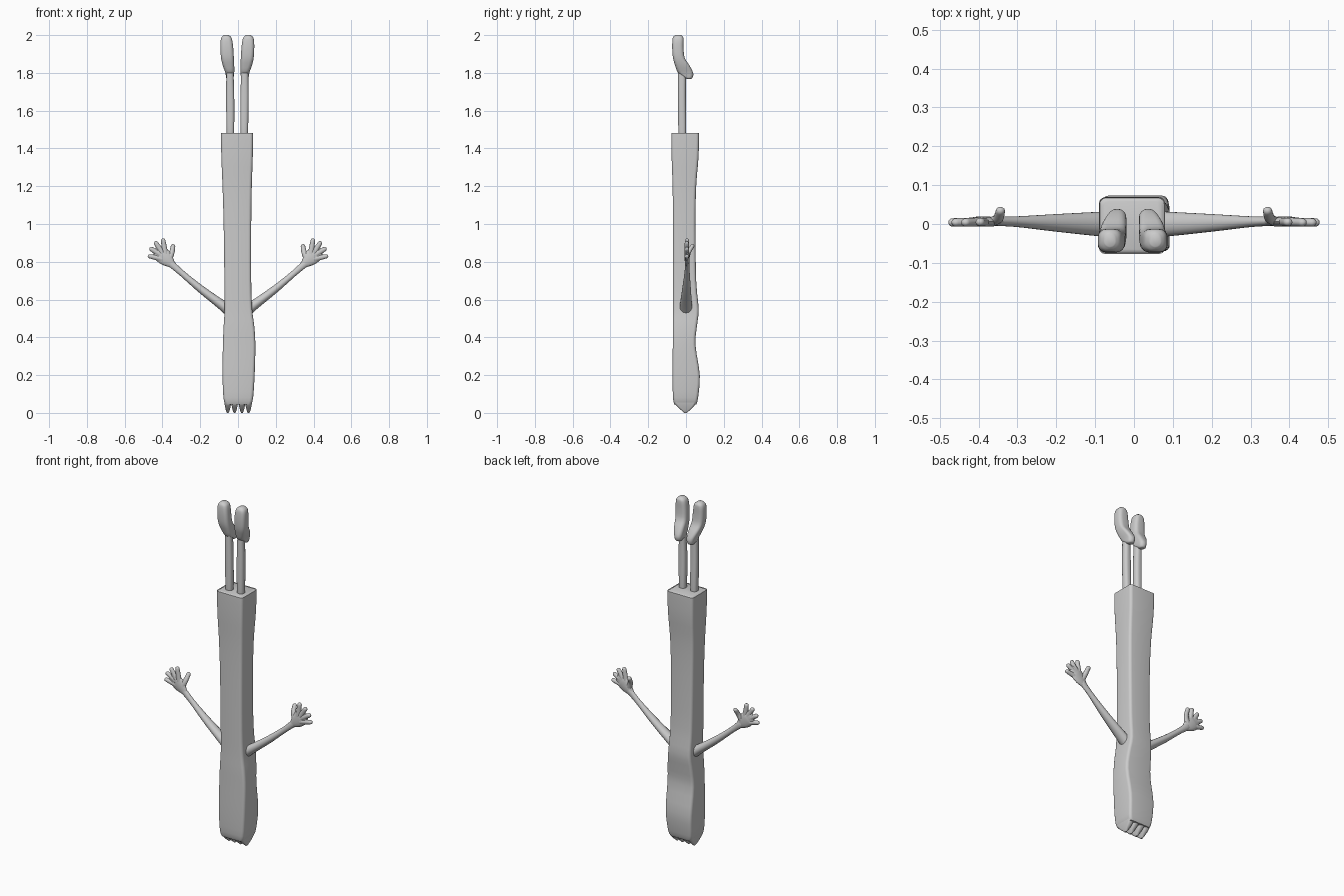
import bpy, bmesh, math
from mathutils import Vector

old = bpy.data.objects.get("Cube")
if old:
    bpy.data.objects.remove(old)

grey = bpy.data.materials.new("plain grey")
grey.use_nodes = True
grey.diffuse_color = (0.6, 0.6, 0.6, 1)
grey.node_tree.nodes["Principled BSDF"].inputs["Base Color"].default_value = (0.6, 0.6, 0.6, 1)


def skin_rings(name, rings, angle=40):
    """Join closed rings of points into a capped, smooth-shaded solid."""
    bm = bmesh.new()
    loops = [[bm.verts.new(p) for p in ring] for ring in rings]
    n = len(loops[0])
    for a, b in zip(loops, loops[1:]):
        for i in range(n):
            bm.faces.new((a[i], a[(i + 1) % n], b[(i + 1) % n], b[i]))
    bm.faces.new(loops[0][::-1])
    bm.faces.new(loops[-1])
    bmesh.ops.recalc_face_normals(bm, faces=bm.faces[:])
    mesh = bpy.data.meshes.new(name)
    bm.to_mesh(mesh)
    bm.free()
    obj = bpy.data.objects.new(name, mesh)
    bpy.context.collection.objects.link(obj)
    mesh.materials.append(grey)
    bpy.ops.object.select_all(action="DESELECT")
    obj.select_set(True)
    bpy.context.view_layer.objects.active = obj
    bpy.ops.object.shade_smooth_by_angle(angle=math.radians(angle))
    return obj


def smooth_path(rows, steps):
    """Interpolate rows of numbers with a Catmull-Rom spline."""
    rows = [Vector(r) for r in rows]
    out = []
    for i in range(len(rows) - 1):
        p, a, b, q = rows[max(i - 1, 0)], rows[i], rows[i + 1], rows[min(i + 2, len(rows) - 1)]
        for s in range(steps):
            t = s / steps
            out.append(a + (b - p) * (t / 2) + (p * 2 - a * 5 + b * 4 - q) * (t * t / 2)
                       + (a * 3 - p - b * 3 + q) * (t ** 3 / 2))
    return out + [rows[-1]]


def rounded_section(z, x0, x1, y0, y1, r, corner=4):
    """Horizontal rounded rectangle."""
    r = min(r, (x1 - x0) * 0.49, (y1 - y0) * 0.49)
    ring = []
    centres = ((x1 - r, y1 - r), (x0 + r, y1 - r), (x0 + r, y0 + r), (x1 - r, y0 + r))
    for k, (cx, cy) in enumerate(centres):
        for j in range(corner + 1):
            a = math.pi / 2 * (k + j / corner)
            ring.append((cx + r * math.cos(a), cy + r * math.sin(a), z))
    return ring


def stack(name, sections, r, steps=1):
    """Solid from rows of z, x0, x1, y0, y1."""
    return skin_rings(name, [rounded_section(*row, r) for row in smooth_path(sections, steps)])


def limb(name, points, steps=4, sides=14):
    """Tube from rows of x, y, z, radius, depth, with a rounded tip."""
    path = smooth_path(points, steps)
    rings = []
    for i, p in enumerate(path):
        a, b = path[max(i - 1, 0)], path[min(i + 1, len(path) - 1)]
        along = Vector((b - a)[:3]).normalized()
        side = along.cross(Vector((0, 1, 0))).normalized()
        deep = side.cross(along)
        stops = [(0, 1)]
        if i == len(path) - 1:
            stops += [(math.sin(t), math.cos(t)) for t in (0.4, 0.8, 1.2, 1.5)]
        for push, shrink in stops:
            c = Vector(p[:3]) + along * p[3] * push
            rings.append([c + (side * p[3] * math.cos(t) + deep * p[4] * math.sin(t)) * shrink
                          for t in (math.tau * k / sides for k in range(sides))])
    return skin_rings(name, rings, 60)


# Long body block
stack("body", [
    (0.045, -0.068, 0.07, -0.062, 0.055),
    (0.08, -0.077, 0.08, -0.069, 0.064),
    (0.2, -0.082, 0.088, -0.071, 0.073),
    (0.36, -0.08, 0.092, -0.07, 0.05),
    (0.46, -0.076, 0.086, -0.07, 0.058),
    (0.55, -0.071, 0.075, -0.069, 0.067),
    (0.7, -0.072, 0.07, -0.069, 0.054),
    (1.0, -0.076, 0.07, -0.069, 0.05),
    (1.2, -0.082, 0.073, -0.071, 0.054),
    (1.35, -0.088, 0.078, -0.076, 0.066),
    (1.47, -0.09, 0.08, -0.077, 0.069),
    (1.478, -0.088, 0.078, -0.075, 0.067),
    (1.483, -0.08, 0.07, -0.067, 0.059)], 0.016, 3)

# Tufts below the body
for i, x in enumerate((-0.054, -0.018, 0.021, 0.056)):
    stack("tuft_%d" % (i + 1), [
        (0.1, x - 0.021, x + 0.021, -0.068, 0.062),
        (0.06, x - 0.019, x + 0.019, -0.065, 0.056),
        (0.03, x - 0.014, x + 0.014, -0.043, 0.038),
        (0.01, x - 0.009, x + 0.009, -0.02, 0.016),
        (0, x - 0.004, x + 0.004, -0.009, 0.005)], 0.012, 3)

for s, side in ((1, "left"), (-1, "right")):
    # Leg and foot
    shift = -0.002 if s > 0 else -0.005

    def mirrored(rows):
        return [(z, *sorted((s * a + shift, s * b + shift)), c, d) for z, a, b, c, d in rows]

    stack(side + "_leg", mirrored([
        (1.46, 0.017, 0.054, -0.038, 0.0),
        (1.52, 0.015, 0.056, -0.041, 0.001),
        (1.68, 0.015, 0.058, -0.042, -0.001),
        (1.83, 0.02, 0.056, -0.042, 0.0)]), 0.016, 3)
    stack(side + "_foot", mirrored([
        (1.768, 0.025, 0.052, 0.004, 0.027),
        (1.775, 0.019, 0.058, -0.01, 0.035),
        (1.8, 0.015, 0.062, -0.042, 0.038),
        (1.84, 0.015, 0.076, -0.058, 0.018),
        (1.88, 0.017, 0.085, -0.069, -0.007),
        (1.93, 0.02, 0.088, -0.073, -0.013),
        (1.97, 0.025, 0.087, -0.072, -0.013),
        (1.99, 0.032, 0.081, -0.068, -0.015),
        (2.0, 0.044, 0.07, -0.058, -0.025)]), 0.02, 3)

    # Arm, palm and fingers, all tapering outwards
    parts = {
        "arm": [(0.04, 0, 0.54, 0.034, 0.035), (0.09, 0, 0.575, 0.026, 0.032),
                (0.2, 0.003, 0.658, 0.02, 0.023), (0.3, 0.006, 0.742, 0.016, 0.014),
                (0.36, 0.007, 0.795, 0.02, 0.012)],
        "palm": [(0.345, 0.006, 0.782, 0.016, 0.01), (0.375, 0.006, 0.81, 0.036, 0.013),
                 (0.4, 0.006, 0.834, 0.042, 0.013), (0.412, 0.006, 0.845, 0.036, 0.011)],
        "thumb": [(0.366, 0.006, 0.815, 0.018, 0.012), (0.35, 0.014, 0.85, 0.014, 0.012),
                  (0.344, 0.033, 0.882, 0.012, 0.011)],
        "first_finger": [(0.385, 0.005, 0.84, 0.016, 0.012), (0.396, 0.005, 0.912, 0.012, 0.011)],
        "second_finger": [(0.4, 0.005, 0.845, 0.016, 0.012), (0.433, 0.004, 0.897, 0.012, 0.011)],
        "third_finger": [(0.405, 0.005, 0.835, 0.016, 0.012), (0.458, 0.004, 0.867, 0.012, 0.011)],
        "little_finger": [(0.4, 0.005, 0.815, 0.016, 0.012), (0.467, 0.004, 0.829, 0.011, 0.011)],
    }
    for part, rows in parts.items():
        limb(side + "_" + part, [(s * x, *rest) for x, *rest in rows])
